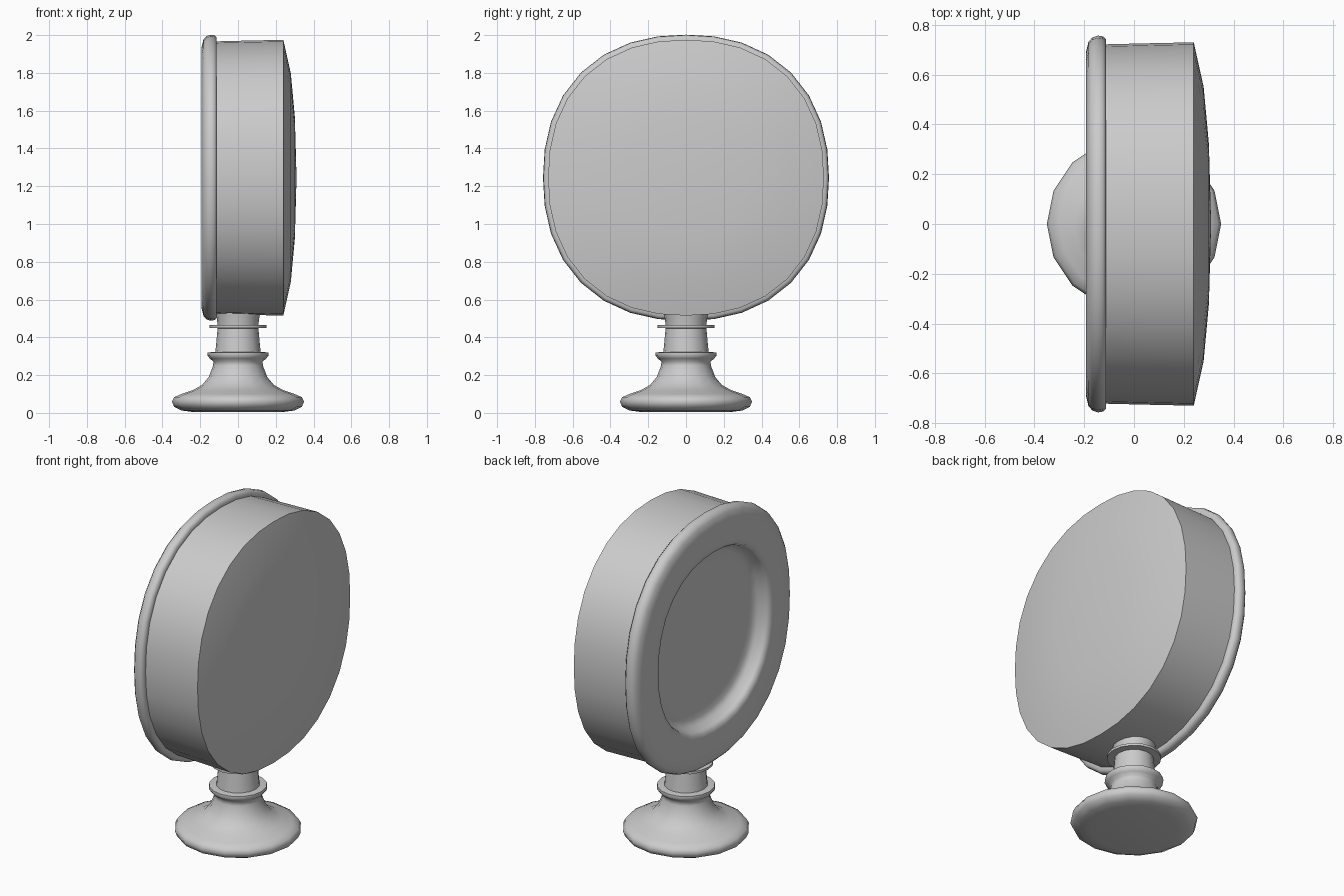
import bpy, bmesh, math

cube = bpy.data.objects.get("Cube")
if cube:
    bpy.data.objects.remove(cube, do_unlink=True)

grey = bpy.data.materials.new("plain_grey")
grey.use_nodes = True
grey.diffuse_color = (0.6, 0.6, 0.6, 1)
grey.node_tree.nodes["Principled BSDF"].inputs["Base Color"].default_value = (0.6, 0.6, 0.6, 1)


def spin(name, profile, segments, place, power=2, angle=35):
    """Sweep (radius, height) points round an axis; power above 2 squares the outline."""
    bm = bmesh.new()
    rings = []
    for r, h in profile:
        if r == 0:
            rings.append([bm.verts.new(place(0, 0, h))] * segments)
            continue
        ring = []
        for i in range(segments):
            a = math.tau * i / segments
            c, s = math.cos(a), math.sin(a)
            k = r / (abs(c) ** power + abs(s) ** power) ** (1 / power)
            ring.append(bm.verts.new(place(k * c, k * s, h)))
        rings.append(ring)
    for low, high in zip(rings, rings[1:]):
        for i in range(segments):
            j = (i + 1) % segments
            corners = dict.fromkeys((low[i], low[j], high[j], high[i]))
            bm.faces.new(list(corners))
    bmesh.ops.recalc_face_normals(bm, faces=bm.faces)
    mesh = bpy.data.meshes.new(name)
    bm.to_mesh(mesh)
    bm.free()
    obj = bpy.data.objects.new(name, mesh)
    bpy.context.collection.objects.link(obj)
    mesh.materials.append(grey)
    bpy.ops.object.select_all(action="DESELECT")
    obj.select_set(True)
    bpy.context.view_layer.objects.active = obj
    bpy.ops.object.shade_smooth_by_angle(angle=math.radians(angle))


def sideways(u, v, h):
    return (h, u, v + 1.245)


def upright(u, v, h):
    return (u, v, h)


# Drum: domed cap with a short hidden skirt, side wall, rolled rim and shallow recess
dome = [(0, 0.31), (0.32, 0.301), (0.55, 0.28), (0.73, 0.24), (0.718, 0.22)]
spin("domed_cap", dome, 32, sideways, 2.25, 100)
wall = [(0.73, 0.24), (0.726, 0.05), (0.722, -0.113)]
rim = [(0.742, -0.113), (0.754, -0.125), (0.757, -0.145), (0.75, -0.167),
       (0.732, -0.183), (0.69, -0.193)]
recess = [(0.56, -0.193), (0.532, -0.188), (0.522, -0.17), (0.508, -0.125),
          (0.475, -0.107), (0.42, -0.103), (0, -0.103)]
spin("drum", wall + rim + recess, 32, sideways, 2.25, 89)

# Pedestal: rounded foot, waist, collar and thin ring
foot = [(0, 0.005), (0.24, 0.005), (0.3, 0.013), (0.338, 0.032), (0.35, 0.06),
        (0.338, 0.083), (0.3, 0.1), (0.24, 0.12), (0.19, 0.148), (0.155, 0.19), (0.132, 0.25)]
collar = [(0.13, 0.272), (0.15, 0.288), (0.162, 0.305), (0.16, 0.32), (0.12, 0.323)]
neck = [(0.118, 0.34), (0.108, 0.448)]
ring = [(0.15, 0.45), (0.15, 0.464), (0.108, 0.466), (0.112, 0.5), (0.125, 0.56), (0, 0.56)]
spin("pedestal", foot + collar + neck + ring, 16, upright, 2, 60)
